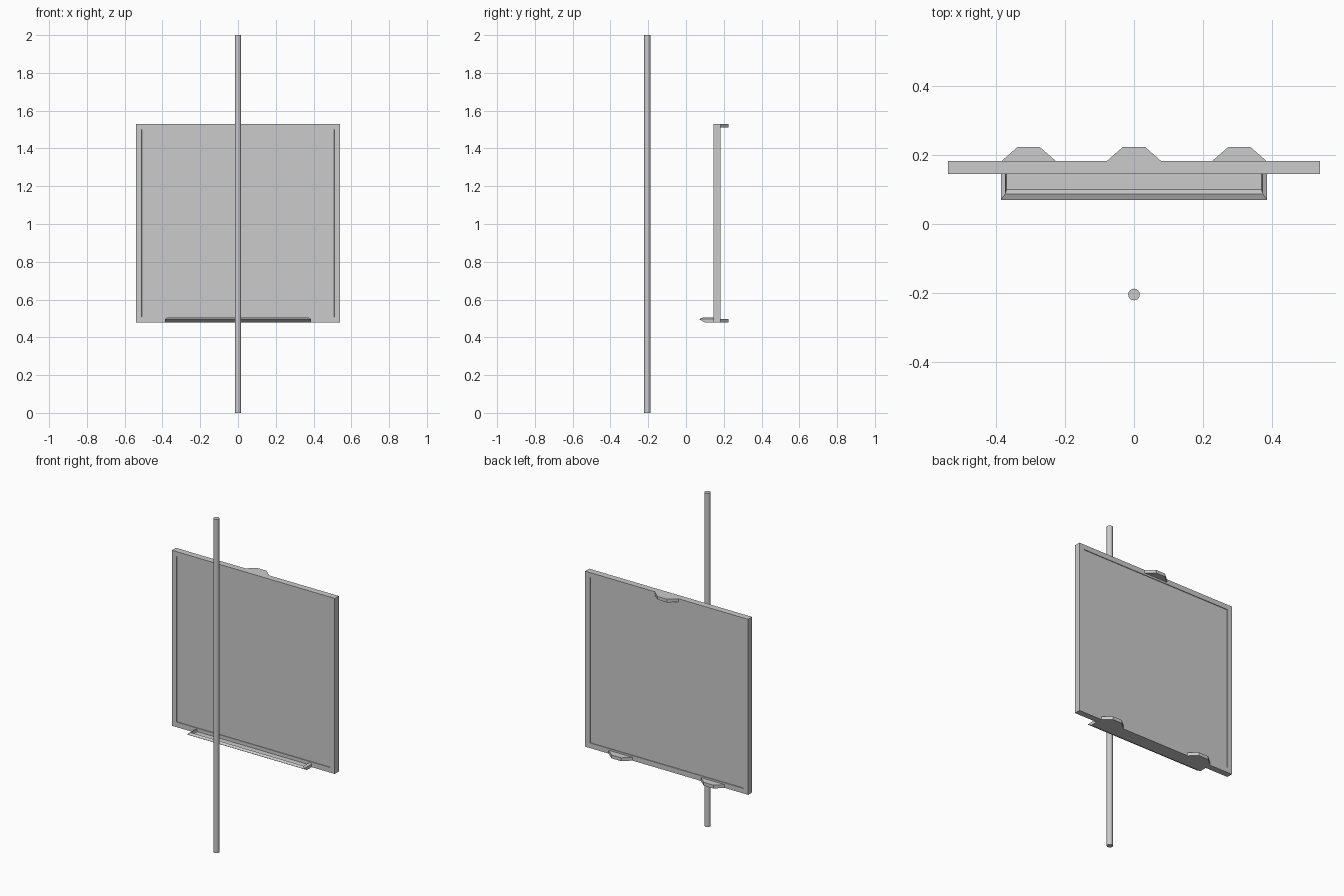
import bpy, bmesh, math

if "Cube" in bpy.data.objects:
    bpy.data.objects.remove(bpy.data.objects["Cube"])


def finish(name, bm):
    bmesh.ops.recalc_face_normals(bm, faces=bm.faces)
    me = bpy.data.meshes.new(name)
    bm.to_mesh(me)
    bm.free()
    ob = bpy.data.objects.new(name, me)
    bpy.context.collection.objects.link(ob)
    return ob


def loft(name, sections):
    """Skin a list of equal-length closed point rings and cap both ends."""
    bm = bmesh.new()
    rings = [[bm.verts.new(p) for p in s] for s in sections]
    n = len(rings[0])
    for a, b in zip(rings, rings[1:]):
        for i in range(n):
            j = (i + 1) % n
            bm.faces.new((a[i], a[j], b[j], b[i]))
    bm.faces.new(rings[0])
    bm.faces.new(rings[-1])
    return finish(name, bm)


# Tall pole in front
bpy.ops.mesh.primitive_cylinder_add(vertices=16, radius=0.017, depth=2,
                                    location=(0, -0.205, 1))
bpy.context.object.name = "pole"
bpy.ops.object.shade_smooth_by_angle(angle=math.radians(35))

# Square board with a shallow recessed panel on front and back
W, Z0, Z1, Y0, Y1 = 0.54, 0.478, 1.53, 0.145, 0.183
bm = bmesh.new()
bmesh.ops.create_cube(bm, size=1)
for v in bm.verts:
    v.co = (v.co.x * 2 * W,
            (Y0 + Y1) / 2 + v.co.y * (Y1 - Y0),
            (Z0 + Z1) / 2 + v.co.z * (Z1 - Z0))
bm.normal_update()
for f in [f for f in bm.faces if abs(f.normal.y) > 0.9]:
    push = -0.004 * f.normal.y
    bmesh.ops.inset_region(bm, faces=[f], thickness=0.043)
    bmesh.ops.inset_region(bm, faces=[f], thickness=0.0005)
    for v in f.verts:
        v.co.y += push
finish("board", bm)

# Tray with a raised front lip and sloped ends
low = [(0.147, 0.478), (0.1, 0.478), (0.07, 0.496), (0.071, 0.497),
       (0.1, 0.4965), (0.147, 0.4965)]
rim = [(0.147, 0.478), (0.1, 0.478), (0.07, 0.496), (0.087, 0.504),
       (0.088, 0.504), (0.147, 0.504)]
dish = [(0.147, 0.478), (0.1, 0.478), (0.07, 0.496), (0.087, 0.504),
        (0.1, 0.488), (0.147, 0.488)]
stations = [(-0.387, low), (-0.374, rim), (-0.370, dish),
            (0.370, dish), (0.374, rim), (0.387, low)]
loft("tray", [[(x, y, z) for y, z in prof] for x, prof in stations])

# Trapezoid brackets on the back: one at the top, two at the bottom
outline = [(-0.08, 0.182), (0.08, 0.182), (0.032, 0.224), (-0.032, 0.224)]
for name, cx, za, zb in (("top_bracket", 0, 1.511, 1.53),
                         ("bottom_bracket_left", -0.306, 0.478, 0.498),
                         ("bottom_bracket_right", 0.306, 0.478, 0.498)):
    loft(name, [[(cx + x, y, z) for x, y in outline] for z in (za, zb)])
